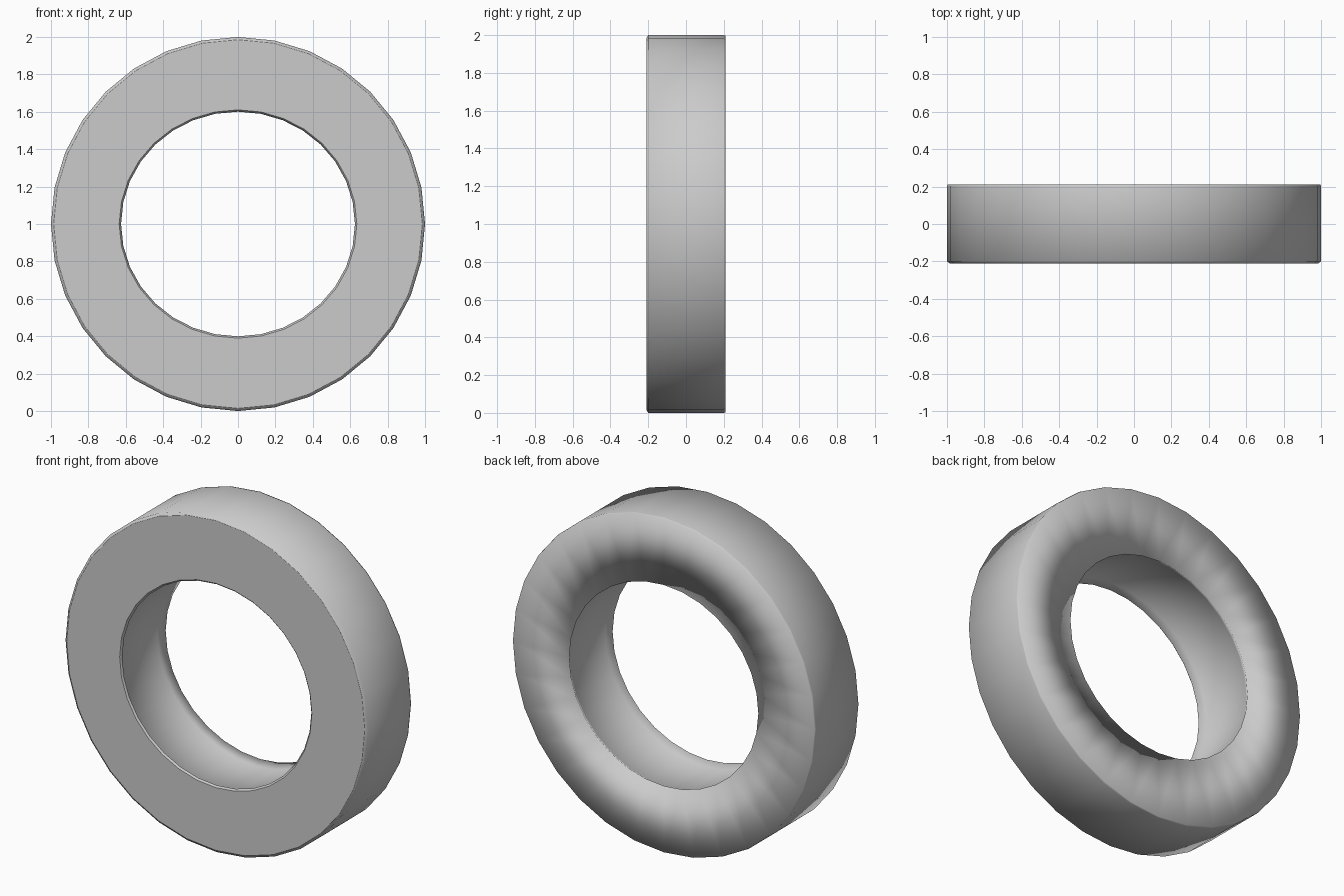
import bpy, bmesh, math

if "Cube" in bpy.data.objects:
    bpy.data.objects.remove(bpy.data.objects["Cube"])

SIDES = 32

# Closed cross-section as (radius, depth), lathed around the y axis
profile = [
    (0.985, -0.21), (1.0, -0.20),      # front outer bevel
    (1.0, 0.20), (0.997, 0.21),        # tread and back outer edge
    (0.613, 0.21), (0.64, 0.17),       # back face and inner lip
    (0.64, -0.17), (0.613, -0.20),     # shallow inner groove
    (0.623, -0.21),                    # front inner bevel
]

bm = bmesh.new()
rings = []
for r, y in profile:
    inner = r < 0.8
    sx, sz = (1.02, 0.98) if inner else (1.0, 1.0)   # opening is slightly oval
    rings.append([bm.verts.new((r * sx * math.sin(math.tau * i / SIDES), y,
                                1.0 + r * sz * math.cos(math.tau * i / SIDES)))
                  for i in range(SIDES)])

for k, a in enumerate(rings):
    b = rings[(k + 1) % len(rings)]
    for i in range(SIDES):
        j = (i + 1) % SIDES
        face = bm.faces.new((a[i], a[j], b[j], b[i]))
        # the front face stays flat, everything else is smooth
        face.smooth = k != len(rings) - 1

bmesh.ops.recalc_face_normals(bm, faces=bm.faces)
mesh = bpy.data.meshes.new("wheel_ring")
bm.to_mesh(mesh)
bm.free()
ring = bpy.data.objects.new("wheel_ring", mesh)
bpy.context.collection.objects.link(ring)
